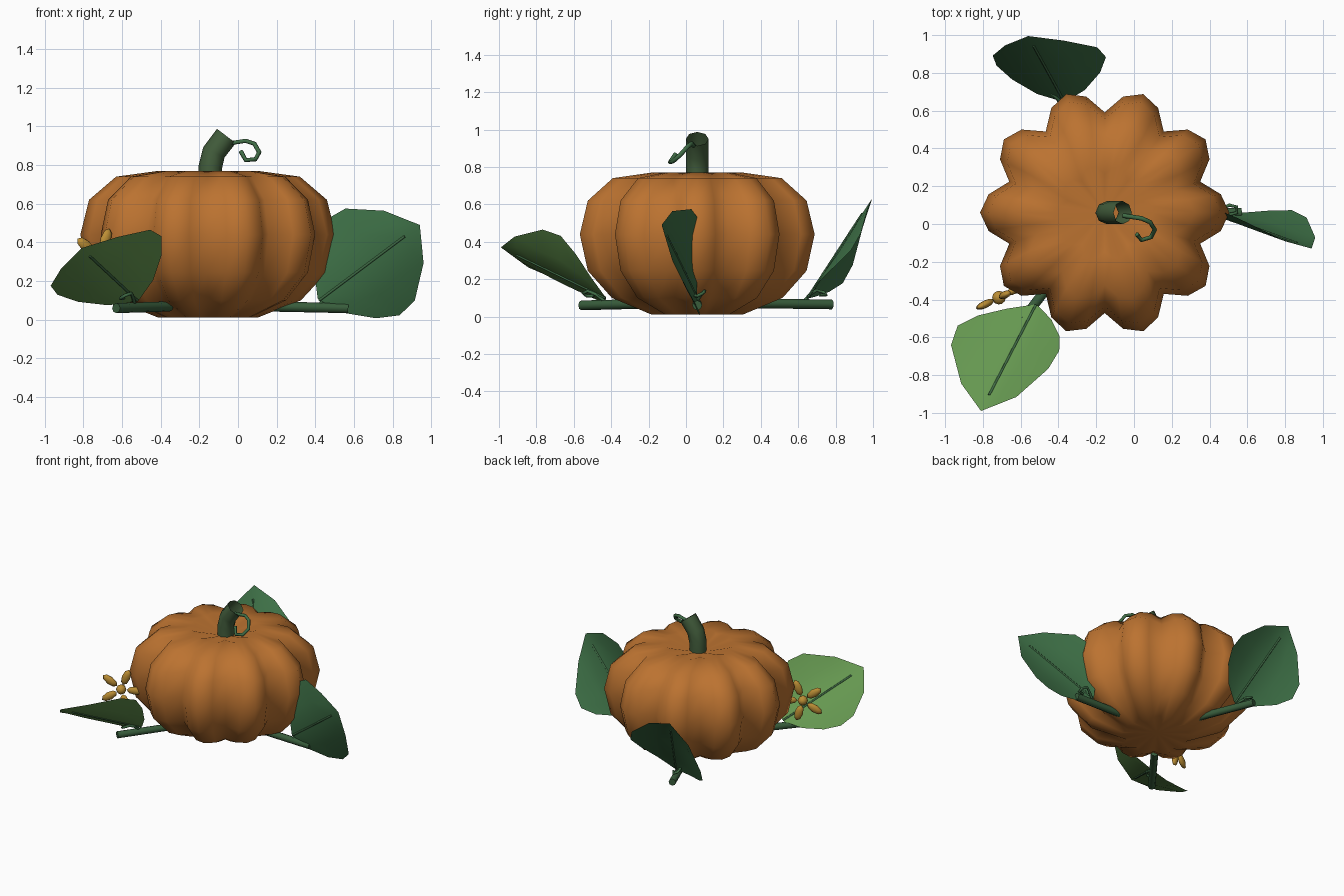
import bpy, bmesh, math
from mathutils import Vector, Matrix

if "Cube" in bpy.data.objects:
    bpy.data.objects.remove(bpy.data.objects["Cube"])

CX, CY = -0.155, 0.06


def material(name, rgb):
    m = bpy.data.materials.new(name)
    m.diffuse_color = (*rgb, 1)
    m.use_nodes = True
    m.node_tree.nodes["Principled BSDF"].inputs["Base Color"].default_value = m.diffuse_color
    return m


ORANGE = material("orange", (0.5, 0.17, 0.03))
STEM = material("stem_green", (0.055, 0.11, 0.045))
VINE = material("vine_green", (0.04, 0.11, 0.045))
TENDRIL = material("tendril_green", (0.05, 0.15, 0.06))
LEAF_DARK = material("leaf_dark", (0.05, 0.17, 0.065))
LEAF_LIGHT = material("leaf_light", (0.13, 0.31, 0.08))
YELLOW = material("yellow", (0.5, 0.27, 0.035))


def finish(bm, name, mat):
    me = bpy.data.meshes.new(name)
    bm.to_mesh(me)
    bm.free()
    for p in me.polygons:
        p.use_smooth = True
    me.materials.append(mat)
    ob = bpy.data.objects.new(name, me)
    bpy.context.collection.objects.link(ob)
    return ob


def tube(name, pts, radius, mat, caps=True, res=2):
    cu = bpy.data.curves.new(name, 'CURVE')
    cu.dimensions = '3D'
    cu.bevel_depth = radius
    cu.bevel_resolution = res
    cu.use_fill_caps = caps
    sp = cu.splines.new('POLY')
    sp.points.add(len(pts) - 1)
    for p, co in zip(sp.points, pts):
        p.co = (*co, 1)
    cu.materials.append(mat)
    ob = bpy.data.objects.new(name, cu)
    bpy.context.collection.objects.link(ob)
    return ob


# pumpkin body: ten lobes around a revolved profile
def pumpkin():
    bm = bmesh.new()
    profile = [(0.26, 0.012), (0.48, 0.1), (0.615, 0.245), (0.66, 0.44),
               (0.615, 0.62), (0.475, 0.74), (0.255, 0.77)]
    n = 40
    rings = []
    for r, z in profile:
        ring = []
        for i in range(n):
            a = 2 * math.pi * i / n
            k = r * (0.805 + 0.195 * abs(math.cos(5 * a)))
            ring.append(bm.verts.new((CX + k * math.cos(a), CY + k * math.sin(a), z)))
        rings.append(ring)
    low = bm.verts.new((CX, CY, 0.04))
    top = bm.verts.new((CX, CY, 0.71))
    for i in range(n):
        j = (i + 1) % n
        for a, b in zip(rings, rings[1:]):
            bm.faces.new((a[i], a[j], b[j], b[i]))
        bm.faces.new((low, rings[0][j], rings[0][i]))
        bm.faces.new((top, rings[-1][i], rings[-1][j]))
    finish(bm, "pumpkin_body", ORANGE)


pumpkin()

# open, bent stem with a curling tendril
tube("stem", [(-0.143, CY, 0.69), (-0.143, CY, 0.79), (-0.125, CY, 0.865), (-0.06, CY, 0.95)],
     0.061, STEM, caps=False)
tube("stem_tendril", [(-0.06, 0.045, 0.91), (0.04, 0.03, 0.925), (0.085, 0.01, 0.91),
                      (0.11, -0.03, 0.865), (0.09, -0.07, 0.83), (0.04, -0.085, 0.825),
                      (0.015, -0.055, 0.87)], 0.012, TENDRIL, res=1)


# cupped leaf sheet between base and tip, with a raised midrib
def leaf(name, base, tip, side, mat):
    base, tip, side = Vector(base), Vector(tip), Vector(side)
    axis = tip - base
    length = axis.length
    a = axis.normalized()
    s = (side - side.dot(a) * a).normalized()
    n = a.cross(s)
    outline = [(0.0, 0.02), (0.1, 0.2), (0.25, 0.37), (0.4, 0.46),
               (0.57, 0.44), (0.83, 0.25), (1.0, 0.0)]
    bm = bmesh.new()
    rows = []
    for t, w in outline:
        row = []
        for f in (-1, -0.5, 0, 0.5, 1):
            x = f * w * length
            row.append(bm.verts.new(base + axis * t + s * x + n * (0.93 * x * x)))
        rows.append(row)
    for p, q in zip(rows, rows[1:]):
        for i in range(4):
            bm.faces.new((p[i], p[i + 1], q[i + 1], q[i]))
    bmesh.ops.remove_doubles(bm, verts=bm.verts, dist=1e-5)
    finish(bm, name, mat)
    tube(name + "_midrib", [base, base + axis * 0.85], 0.007, TENDRIL, res=1)


leaf("front_leaf", (-0.52, -0.43, 0.1), (-0.81, -0.99, 0.37), (0.55, 0.01, 0.21), LEAF_LIGHT)
leaf("right_leaf", (0.42, 0.06, 0.1), (0.94, -0.13, 0.49), (0.32, 0.02, -0.51), LEAF_DARK)
leaf("back_leaf", (-0.37, 0.65, 0.1), (-0.56, 0.995, 0.63), (0.6, 0.02, 0.14), LEAF_DARK)


# vines running out from under the body, each with a small curl near the leaf base
def vine(name, end):
    end = Vector(end)
    center = Vector((CX, CY, 0.075))
    d = end - center
    tube(name, [center + d * 0.42, center + d * 0.75, end], 0.026, VINE)
    o = d.normalized()
    p = Vector((-o.y, o.x, 0))
    r = center + d * 0.8
    path = [(0, 0.0, 0.02), (0.04, 0.02, 0.055), (0.08, 0.04, 0.075), (0.12, 0.03, 0.065),
            (0.12, 0.0, 0.05), (0.08, -0.01, 0.05)]
    tube(name + "_tendril", [r + o * x + p * y + Vector((0, 0, z)) for x, y, z in path],
         0.009, TENDRIL, res=1)


vine("front_vine", (-0.63, -0.56, 0.06))
vine("right_vine", (0.57, 0.06, 0.06))
vine("back_vine", (-0.43, 0.78, 0.065))

# five-petal flower beside the front leaf
center = Vector((-0.715, -0.39, 0.32))
u, v = Vector((0.9, 0.43, 0)).normalized(), Vector((0, 0, 1))
w = u.cross(v)


def blob(name, pos, axes, sizes):
    rot = Matrix(axes).transposed().to_4x4()
    bm = bmesh.new()
    bmesh.ops.create_uvsphere(bm, u_segments=8, v_segments=6, radius=1,
                              matrix=Matrix.Translation(pos) @ rot @ Matrix.Diagonal((*sizes, 1)))
    finish(bm, name, YELLOW)


for i in range(5):
    ang = math.radians(70 + 72 * i)
    d = u * math.cos(ang) + v * math.sin(ang)
    blob(f"petal_{i + 1}", center + d * 0.1, (d, w.cross(d), w), (0.062, 0.03, 0.02))
blob("flower_center", center, (u, v, w), (0.036, 0.036, 0.036))
